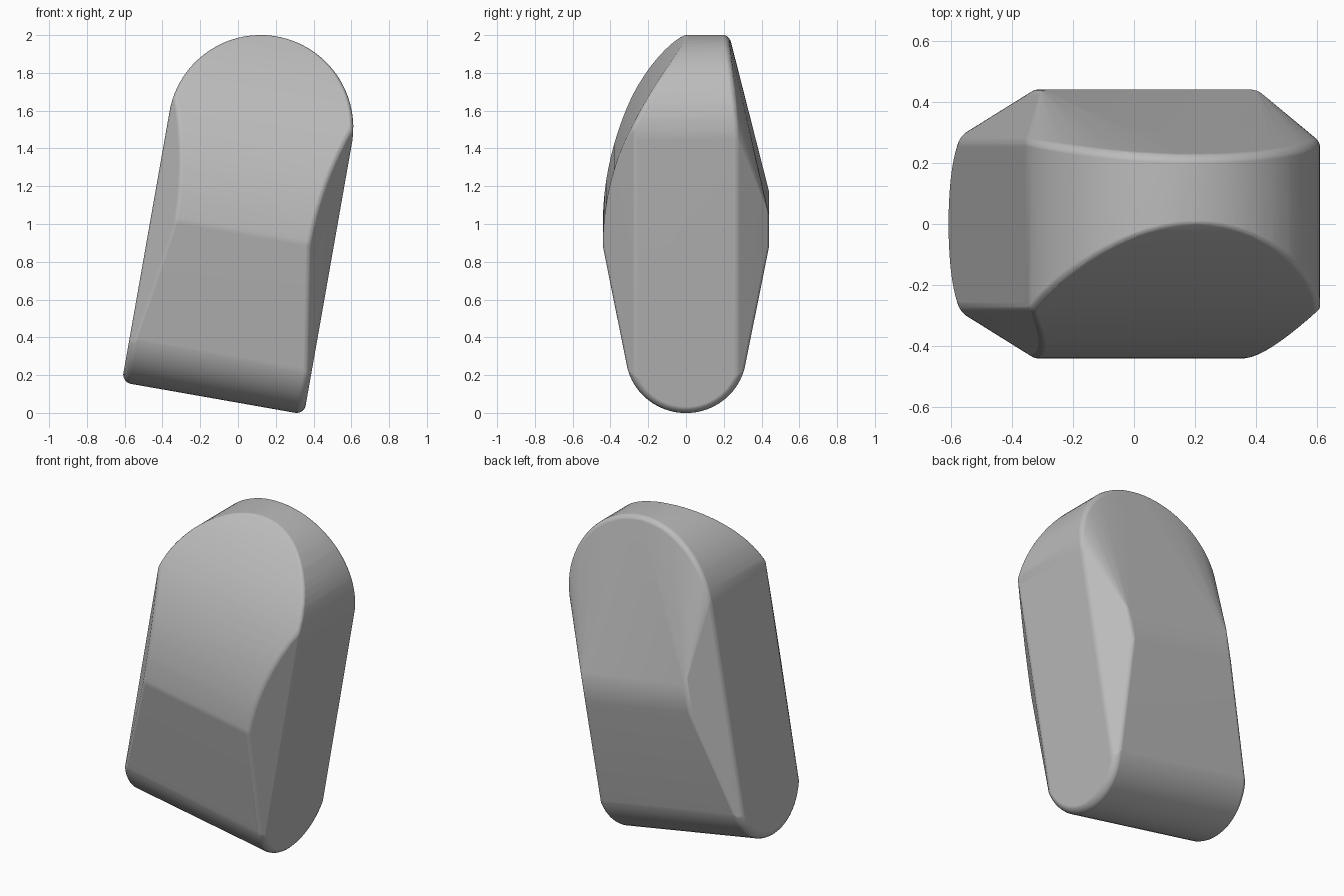
import bpy, bmesh
from math import sin, cos, pi, radians, sqrt
from mathutils import Vector, Matrix

cube = bpy.data.objects.get("Cube")
if cube:
    bpy.data.objects.remove(cube, do_unlink=True)

# Main dimensions in the untilted frame: x width, y depth, z height
HALF_W, HALF_D = 0.49, 0.44
BOTTOM, ARC_Z = 0.053, 1.508
MID_LOW, MID_HIGH = 0.93, 1.1
FLAT_X = 0.36
SIDE_Y = 0.27
FOOT_R = 0.32
FRONT_R = 1.51
SLOPE = radians(11.5)
V = Vector

bm = bmesh.new()
top = ARC_Z + HALF_W
bmesh.ops.create_cube(
    bm, size=1,
    matrix=Matrix.Translation((0, 0, (top + BOTTOM) / 2))
    @ Matrix.Diagonal((2 * HALF_W, 2 * HALF_D, top - BOTTOM, 1)))


def cut(point, normal):
    """Slice off everything beyond a plane and cap the slice."""
    n = normal.normalized()
    if max((v.co - point).dot(n) for v in bm.verts) < 2e-5:
        return
    res = bmesh.ops.bisect_plane(
        bm, geom=bm.verts[:] + bm.edges[:] + bm.faces[:], dist=1e-5,
        plane_co=point, plane_no=n, clear_outer=True)
    edges = [e for e in res["geom_cut"]
             if isinstance(e, bmesh.types.BMEdge) and e.is_boundary]
    if len(edges) > 2:
        bmesh.ops.holes_fill(bm, edges=edges, sides=0)


def fillet(p, n1, n2, r, steps=4):
    """Round the edge at p between two planes with tangent cuts."""
    n1, n2 = n1.normalized(), n2.normalized()
    centre = p - (n1 + n2) * (r / (1 + n1.dot(n2)))
    for i in range(1, steps + 1):
        n = n1.slerp(n2, i / (steps + 1)) if n1.dot(n2) < 0.999 else n1
        n = n.normalized()
        cut(centre + n * r, n)


def front_y(z):
    h = min(max(z - MID_LOW, 0), 1.066)
    return FRONT_R - HALF_D - sqrt(FRONT_R ** 2 - h * h)


# Rounded head outline
RIM = 40
angles = [pi * i / RIM for i in range(RIM + 1)]
for a in angles:
    d = V((cos(a), 0, sin(a)))
    cut(V((0, 0, ARC_Z)) + d * HALF_W, d)

# Rounded foot running up into the tapered front and back
FOOT = 26
foot = []
for i in range(FOOT + 1):
    a = -SLOPE - (pi - 2 * SLOPE) * i / FOOT
    n = V((0, cos(a), sin(a)))
    foot.append((V((0, 0, BOTTOM + FOOT_R)) + n * FOOT_R, n))
    cut(*foot[-1])

# Curved upper front
front = []
for i in range(1, 19):
    t = radians(2.5 * i)
    n = V((0, -cos(t), sin(t)))
    p = V((0, FRONT_R - HALF_D, MID_LOW)) + n * FRONT_R
    front.append((p, n))
    cut(p, n)

# Vertical chamfers on the four long corners
run, rise = HALF_W - FLAT_X, HALF_D - SIDE_Y
for s in (-1, 1):
    for f in (-1, 1):
        cut(V((s * HALF_W, f * SIDE_Y, 1)), V((s * rise, f * run, 0)))

# Fanned upper back, from the rim down to the flat band
fan = []
for a in angles:
    c, k = cos(a), sin(a)
    p = V((HALF_W * c, 0.225 + 0.045 * c * c, ARC_Z + HALF_W * k))
    tangent = V((-HALF_W * k, -0.09 * c * k, HALF_W * c))
    q = V((FLAT_X if c > 0 else -FLAT_X, HALF_D, MID_HIGH))
    n = tangent.cross(q - p).normalized()
    if n.y < 0:
        n.negate()
    fan.append((p, n))
    cut(p, n)

# Soft rim edges on the back and front of the head
for a, (p, n) in zip(angles, fan):
    d = V((cos(a), 0, sin(a)))
    fillet(p, d, n, 0.04)
    z = p.z
    y = front_y(z)
    slope = V((0, y - (FRONT_R - HALF_D), z - MID_LOW))
    fillet(V((p.x, y, z)), d, slope, 0.03, 3)

for s in (-1, 1):
    side = V((s, 0, 0))
    # Soft foot edges
    for p, n in foot:
        fillet(p + side * HALF_W, side, n, 0.05)
    # Soft chamfer edges
    for f in (-1, 1):
        chamfer = V((s * rise, f * run, 0))
        fillet(V((s * HALF_W, f * SIDE_Y, 1)), side, chamfer, 0.06)
        corner = V((s * FLAT_X, f * HALF_D, MID_LOW))
        fillet(corner, chamfer, V((0, f, 0)), 0.04)
        fillet(corner, chamfer, V((0, f * cos(SLOPE), -sin(SLOPE))), 0.04)
        if f < 0:
            for p, n in front:
                if p.y < -SIDE_Y:
                    x = HALF_W - (-p.y - SIDE_Y) * run / rise
                    fillet(V((s * x, p.y, p.z)), chamfer, n, 0.04)

# Clean closed skin over the finished corner points
bmesh.ops.remove_doubles(bm, verts=bm.verts[:], dist=5e-4)
points = [v.co.copy() for v in bm.verts]
bm.free()
bm = bmesh.new()
for p in points:
    bm.verts.new(p)
bmesh.ops.convex_hull(bm, input=bm.verts[:])
bmesh.ops.delete(bm, geom=[v for v in bm.verts if not v.link_faces], context="VERTS")
bmesh.ops.dissolve_limit(bm, angle_limit=radians(0.4), verts=bm.verts[:],
                         edges=bm.edges[:])
bmesh.ops.recalc_face_normals(bm, faces=bm.faces[:])

# Smooth skin with crisp creases across the waist
for face in bm.faces:
    face.smooth = True
for e in bm.edges:
    a, b = (v.co for v in e.verts)
    for level in (MID_LOW, MID_HIGH):
        if max(abs(a.z - level), abs(b.z - level)) < 0.003 and abs(a.x - b.x) > 0.1:
            e.smooth = False

# Lean the whole body to its left
bm.transform(Matrix.Rotation(radians(10), 4, "Y") @ Matrix.Translation((-0.144, 0, 0)))

mesh = bpy.data.meshes.new("keycap_body")
bm.to_mesh(mesh)
bm.free()
body = bpy.data.objects.new("leaning_rounded_block", mesh)
bpy.context.collection.objects.link(body)
mesh.name = "leaning_rounded_block"

weighted = body.modifiers.new("even_shading", "WEIGHTED_NORMAL")
weighted.keep_sharp = True

grey = bpy.data.materials.new("plain_grey")
grey.use_nodes = True
colour = (0.5, 0.5, 0.5, 1)
grey.diffuse_color = colour
grey.node_tree.nodes["Principled BSDF"].inputs["Base Color"].default_value = colour
mesh.materials.append(grey)
